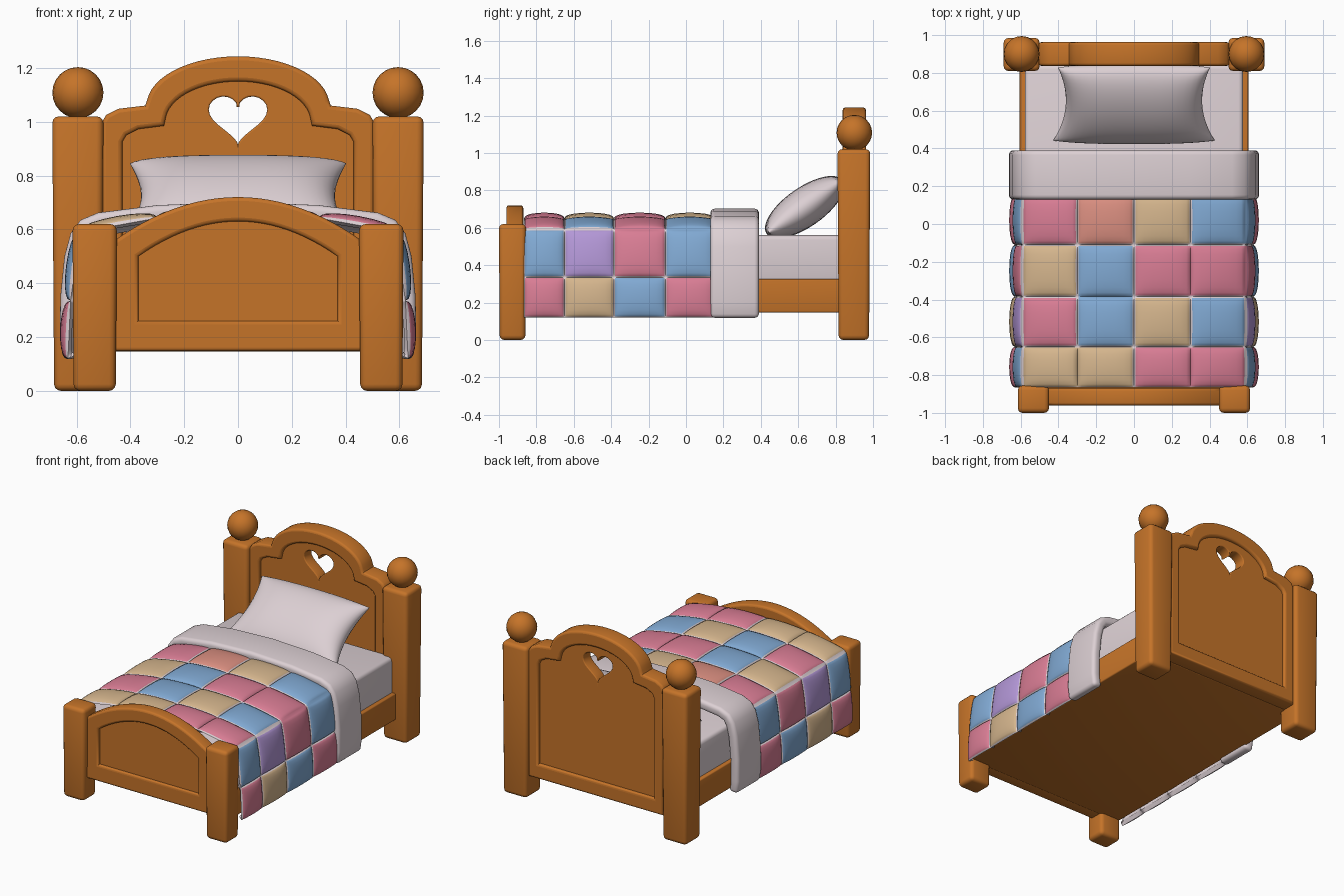
import bpy, bmesh, math
from mathutils import Vector

if "Cube" in bpy.data.objects:
    bpy.data.objects.remove(bpy.data.objects["Cube"], do_unlink=True)


def material(name, rgb):
    m = bpy.data.materials.new(name)
    m.use_nodes = True
    lin = [(c / 255) ** 2.2 for c in rgb] + [1]
    m.diffuse_color = lin
    m.node_tree.nodes["Principled BSDF"].inputs["Base Color"].default_value = lin
    return m


WOOD = material("honey wood", (196, 115, 45))
LINEN = material("linen white", (220, 207, 211))
PATCHES = {
    "P": material("patch pink", (216, 124, 147)),
    "B": material("patch blue", (128, 168, 210)),
    "T": material("patch tan", (212, 180, 140)),
    "V": material("patch violet", (178, 150, 214)),
    "S": material("patch salmon", (218, 142, 128)),
}


def finish(obj, angle=40):
    """Apply modifiers and shade smooth while keeping sharp edges."""
    bpy.ops.object.select_all(action="DESELECT")
    obj.select_set(True)
    bpy.context.view_layer.objects.active = obj
    bpy.ops.object.convert(target="MESH")
    bpy.ops.object.shade_smooth_by_angle(angle=math.radians(angle))


def add(name, data, *mats):
    obj = bpy.data.objects.new(name, data)
    bpy.context.collection.objects.link(obj)
    for m in mats:
        data.materials.append(m)
    return obj


def bevel(obj, width, segments=3):
    b = obj.modifiers.new("bevel", "BEVEL")
    b.width, b.segments = width, segments
    b.limit_method, b.angle_limit = "ANGLE", math.radians(50)


def box(name, mat, xs, ys, zs, round_by, taper=1.0):
    """Rounded box between the given bounds, its foot scaled by taper."""
    bm = bmesh.new()
    bmesh.ops.create_cube(bm, size=1)
    mid = Vector([sum(r) / 2 for r in (xs, ys, zs)])
    for v in bm.verts:
        k = taper if v.co.z < 0 else 1
        v.co = mid + Vector((v.co.x * (xs[1] - xs[0]) * k,
                             v.co.y * (ys[1] - ys[0]) * k,
                             v.co.z * (zs[1] - zs[0])))
    me = bpy.data.meshes.new(name)
    bm.to_mesh(me)
    bm.free()
    obj = add(name, me, mat)
    bevel(obj, round_by)
    finish(obj)


def plate(name, outlines, y, depth, edge):
    """Board standing in the xz plane; later outlines are holes."""
    cu = bpy.data.curves.new(name, "CURVE")
    cu.dimensions, cu.fill_mode = "2D", "BOTH"
    cu.extrude, cu.bevel_depth = depth / 2 - edge, edge
    cu.bevel_resolution, cu.offset = 2, -edge
    for pts in outlines:
        s = cu.splines.new("POLY")
        s.points.add(len(pts) - 1)
        for p, (x, z) in zip(s.points, pts):
            p.co = (x, z, 0, 1)
        s.use_cyclic_u = True
    obj = add(name, cu, WOOD)
    obj.location.y = y
    obj.rotation_euler.x = math.pi / 2
    finish(obj)


def mirrored(half):
    """Close a right-hand outline, listed bottom to top, across x = 0."""
    return half + [(-x, z) for x, z in reversed(half) if x > 1e-5]


def sheet(name, fn, us, vs, mats, rule=None):
    """Grid surface through fn(u, v), with a material rule per cell."""
    bm = bmesh.new()
    grid = [[bm.verts.new(fn(u, v)) for u in us] for v in vs]
    for j in range(len(vs) - 1):
        for i in range(len(us) - 1):
            f = bm.faces.new((grid[j][i], grid[j][i + 1],
                              grid[j + 1][i + 1], grid[j + 1][i]))
            if rule:
                f.material_index = rule((us[i] + us[i + 1]) / 2,
                                        (vs[j] + vs[j + 1]) / 2)
    me = bpy.data.meshes.new(name)
    bm.to_mesh(me)
    bm.free()
    return add(name, me, *mats)


# Posts and ball finials
for side, s in (("left", 1), ("right", -1)):
    box(side + "_head_post", WOOD, sorted((s * .5, s * .69)), (.81, .985),
        (0, 1.02), .025, .93)
    box(side + "_foot_post", WOOD, sorted((s * .45, s * .615)), (-1, -.855),
        (0, .62), .025, .95)
    bpy.ops.mesh.primitive_uv_sphere_add(segments=20, ring_count=12, radius=.095,
                                         location=(s * .595, .9, 1.108))
    ball = bpy.context.object
    ball.name = side + "_finial"
    ball.data.materials.append(WOOD)
    finish(ball)


# Headboard: stepped arch frame around a thinner panel with a heart hole
def head_outline(x, low, shoulder, a, mid, b):
    half = [(x, low), (x, shoulder - .06), (x - .015, shoulder - .035),
            (x - .06, shoulder - .012), (a + .005, shoulder)]
    half += [(a * math.cos(t * math.pi / 28), mid + b * math.sin(t * math.pi / 28))
             for t in range(1, 15)]
    return mirrored(half)


heart = []
for k in range(40):
    t = 2 * math.pi * k / 40
    heart.append((.0068 * 16 * math.sin(t) ** 3,
                  1.02 + .0062 * (13 * math.cos(t) - 5 * math.cos(2 * t)
                                  - 2 * math.cos(3 * t) - math.cos(4 * t))))
outer = head_outline(.505, .15, 1.06, .34, 1.06, .183)
inner = head_outline(.43, .25, .985, .27, 1.0, .15)
plate("headboard_frame", [outer, inner], .9, .125, .015)
plate("headboard_panel", [head_outline(.45, .2, 1.0, .29, 1.02, .15), heart],
      .9, .08, .006)


# Footboard: low arch frame around a thinner panel
def foot_outline(x, low, top, drop):
    return mirrored([(x, low)] + [(x * k / 12, top - drop * (k / 12) ** 2)
                                  for k in range(12, -1, -1)])


plate("footboard_frame", [foot_outline(.465, .148, .72, .165),
                          foot_outline(.37, .26, .63, .13)], -.915, .09, .014)
plate("footboard_panel", [foot_outline(.4, .22, .66, .14)], -.915, .05, .004)

# Bed base and mattress
box("bed_base", WOOD, (-.605, .605), (-.88, .87), (.147, .325), .008)
box("mattress", LINEN, (-.578, .578), (-.86, .845), (.3, .56), .025)

# Patchwork quilt: puffed patches over a draped cross-section
ROWS = ["PBTTPPBP", "TVPBTBVT", "BPTBPPPB", "PBPSTBBP"]
ROW_Y = [-.865, -.65, -.385, -.11, .15]
DRAPE = [(.632, .12), (.622, .335), (.588, .59), (.3, .642), (0, .652)]
DRAPE = [(-x, z) for x, z in DRAPE] + DRAPE[-2::-1]
STEPS = (0, .022, .08, .18, .32, .5, .68, .82, .92, .978)
SLOTS = list(PATCHES)


def quilt_point(u, v):
    i, j = min(int(u), 7), min(int(v), 3)
    s, t = u - i, v - j
    a, b = Vector(DRAPE[i]), Vector(DRAPE[i + 1])
    d = (b - a).normalized()
    puff = .034 * max(0, 16 * s * (1 - s) * t * (1 - t)) ** .4
    p = a.lerp(b, s) + Vector((-d.y, d.x)) * puff
    return p.x, ROW_Y[j] + (ROW_Y[j + 1] - ROW_Y[j]) * t, p.y


def quilt_colour(u, v):
    i, j = int(u), int(v)
    own = ROWS[j][i]
    for line, ni, nj in ((u, round(u) * 2 - 1 - i, j), (v, i, round(v) * 2 - 1 - j)):
        if abs(line - round(line)) < .022:
            inside = 0 <= ni < 8 and 0 <= nj < 4
            if not inside or ROWS[nj][ni] != own:
                return len(SLOTS)
    return SLOTS.index(own)


quilt = sheet("patchwork_quilt", quilt_point,
              [i + s for i in range(8) for s in STEPS] + [8],
              [j + s for j in range(4) for s in STEPS] + [4],
              list(PATCHES.values()) + [LINEN], quilt_colour)
shell = quilt.modifiers.new("thickness", "SOLIDIFY")
shell.thickness, shell.offset = .03, -1
shell.material_offset = shell.material_offset_rim = len(SLOTS)
finish(quilt, 60)

# Turned-down sheet folded over the quilt
FOLD = [(.65, .115), (.662, .2), (.66, .35), (.645, .5), (.622, .585), (.585, .635),
        (.52, .662), (.3, .69), (0, .702)]
FOLD = [(-x, z) for x, z in FOLD] + FOLD[-2::-1]
fold = sheet("folded_sheet", lambda u, v: (FOLD[u][0], v, FOLD[u][1]),
             list(range(len(FOLD))), [.13, .39], [LINEN])
shell = fold.modifiers.new("thickness", "SOLIDIFY")
shell.thickness, shell.offset = .065, -1
bevel(fold, .024, 4)
finish(fold, 50)


# Pillow: leaning cushion with pinched corners
def pillow_point(u, v, face):
    x = .415 * u * (1 - .13 * (1 - v * v)) * (1 - .03 * v)
    along = .235 * v * (1 + .06 * (1 - u * u))
    bulge = .105 * max(0, (1 - u ** 4) * (1 - v * v)) ** .5
    bulge += .022 * (u * v) ** 4 * max(0, 1 - max(abs(u), abs(v)) ** 8)
    tilt = math.radians(35)
    h = face * bulge
    return (x, .635 + along * math.cos(tilt) - h * math.sin(tilt),
            .71 + along * math.sin(tilt) + h * math.cos(tilt))


ticks = [math.sin(math.pi / 2 * k / 12) for k in range(-12, 13)]
pillow = sheet("pillow", lambda u, v: pillow_point(u, v, 1), ticks, ticks, [LINEN])
bm = bmesh.new()
bm.from_mesh(pillow.data)
back = [[bm.verts.new(pillow_point(u, v, -1)) for u in ticks] for v in ticks]
for r0, r1 in zip(back, back[1:]):
    for i in range(len(ticks) - 1):
        bm.faces.new((r0[i], r1[i], r1[i + 1], r0[i + 1]))
bmesh.ops.remove_doubles(bm, verts=bm.verts, dist=.0005)
bm.to_mesh(pillow.data)
bm.free()
finish(pillow, 80)
